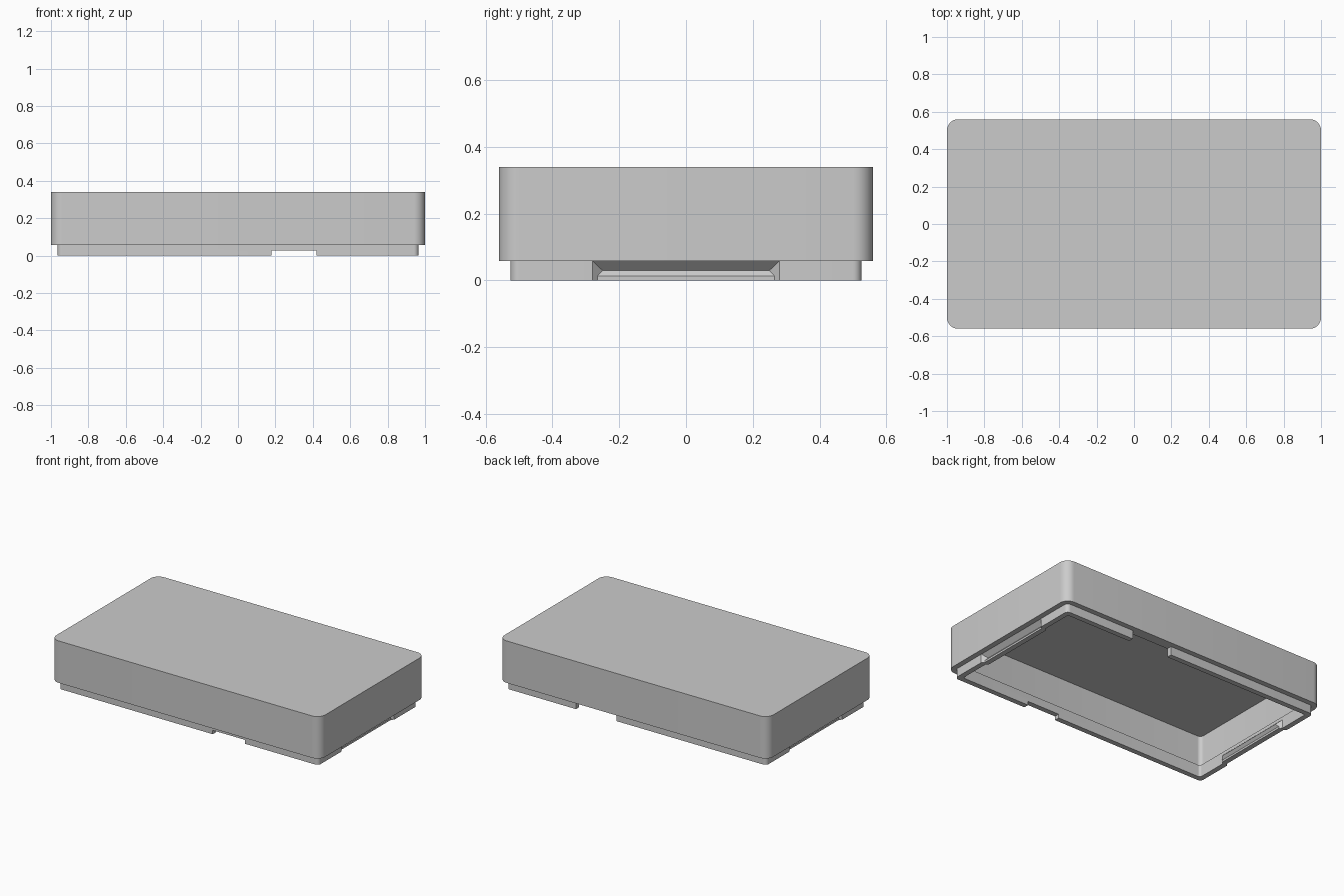
import bpy, bmesh, math

cube = bpy.data.objects.get("Cube")
if cube:
    bpy.data.objects.remove(cube, do_unlink=True)

grey = bpy.data.materials.new("light_grey")
grey.use_nodes = True
COLOUR = (0.6, 0.6, 0.6, 1)
grey.diffuse_color = COLOUR
grey.node_tree.nodes["Principled BSDF"].inputs["Base Color"].default_value = COLOUR


def loft(name, sections):
    """Closed solid through a stack of matching outlines, bottom to top."""
    bm = bmesh.new()
    rings = [[bm.verts.new(p) for p in s] for s in sections]
    n = len(rings[0])
    bm.faces.new(rings[0][::-1])
    bm.faces.new(rings[-1])
    for a, b in zip(rings, rings[1:]):
        for i in range(n):
            j = (i + 1) % n
            bm.faces.new((a[i], a[j], b[j], b[i]))
    bmesh.ops.recalc_face_normals(bm, faces=bm.faces)
    mesh = bpy.data.meshes.new(name)
    bm.to_mesh(mesh)
    bm.free()
    mesh.materials.append(grey)
    obj = bpy.data.objects.new(name, mesh)
    bpy.context.collection.objects.link(obj)
    return obj


def rounded_block(name, inset, r, z0, z1, steps=8):
    """Rounded rectangle, set in from the outer walls of the cover."""
    hx, hy = 1 - inset, 0.56 - inset
    outline = []
    for k, (sx, sy) in enumerate([(1, 1), (-1, 1), (-1, -1), (1, -1)]):
        for i in range(steps + 1):
            a = (k + i / steps) * math.pi / 2
            outline.append((sx * (hx - r) + r * math.cos(a),
                            sy * (hy - r) + r * math.sin(a)))
    return loft(name, [[(x, y, z) for x, y in outline] for z in (z0, z1)])


def box(name, x0, x1, y0, y1, z0, z1):
    return loft(name, [[(x0, y0, z), (x1, y0, z), (x1, y1, z), (x0, y1, z)]
                       for z in (z0, z1)])


def combine(target, tool, operation):
    mod = target.modifiers.new("cut", 'BOOLEAN')
    mod.operation = operation
    mod.solver = 'EXACT'
    mod.object = tool
    bpy.context.view_layer.objects.active = target
    bpy.ops.object.modifier_apply(modifier=mod.name)
    bpy.data.objects.remove(tool, do_unlink=True)


WALL = 0.0345    # thickness of the cover, and the inset of the lip
SEAM = 0.058     # lower edge of the cover
LIP_TOP = 0.08   # the lip reaches up inside the cover
GRIP = 0.28      # half length of the side grip


def grip(name, side, face, back, z_low):
    """Tapered catch shape that reaches inward from the plane x = face."""
    sections = []
    for z, depth in ((z_low, 0.015), (0.013, 0.015), (0.03, 0.03), (SEAM, 0.0005)):
        pts = [(face + back, -GRIP), (face + back, GRIP), (face, GRIP),
               (face - depth, GRIP - depth), (face - depth, depth - GRIP), (face, -GRIP)]
        sections.append([(side * x, y, z) for x, y in pts])
    return loft(name, sections)


# Thin-walled hollow cover
cover = rounded_block("cover", 0, 0.06, SEAM, 0.34)
combine(cover, rounded_block("cavity", WALL, 0.026, 0, 0.34 - WALL), 'DIFFERENCE')

# Lip ring nested against the inside of the cover
lip = rounded_block("lip", WALL, 0.026, 0, LIP_TOP)
combine(lip, rounded_block("lip_opening", 2 * WALL, 0.015, -0.1, 0.2), 'DIFFERENCE')

# Side grips: bulge on the inside, groove on the outside
for side in (1, -1):
    combine(lip, grip("grip_bulge", side, 1 - 2 * WALL, 0.015, 0), 'UNION')
    combine(lip, grip("grip_groove", side, 1 - WALL, 0.05, -0.02), 'DIFFERENCE')

# Low notch in the front lip, taller notch in the back lip
combine(lip, box("front_notch", 0.18, 0.42, -0.6, -0.4, -0.1, 0.026), 'DIFFERENCE')
combine(lip, box("back_notch", 0.15, 0.45, 0.4, 0.6, -0.1, SEAM), 'DIFFERENCE')

# Smooth the rounded corners, keep the edges crisp
for obj in (cover, lip):
    bpy.ops.object.select_all(action='DESELECT')
    obj.select_set(True)
    bpy.context.view_layer.objects.active = obj
    bpy.ops.object.shade_smooth_by_angle(angle=math.radians(30))
